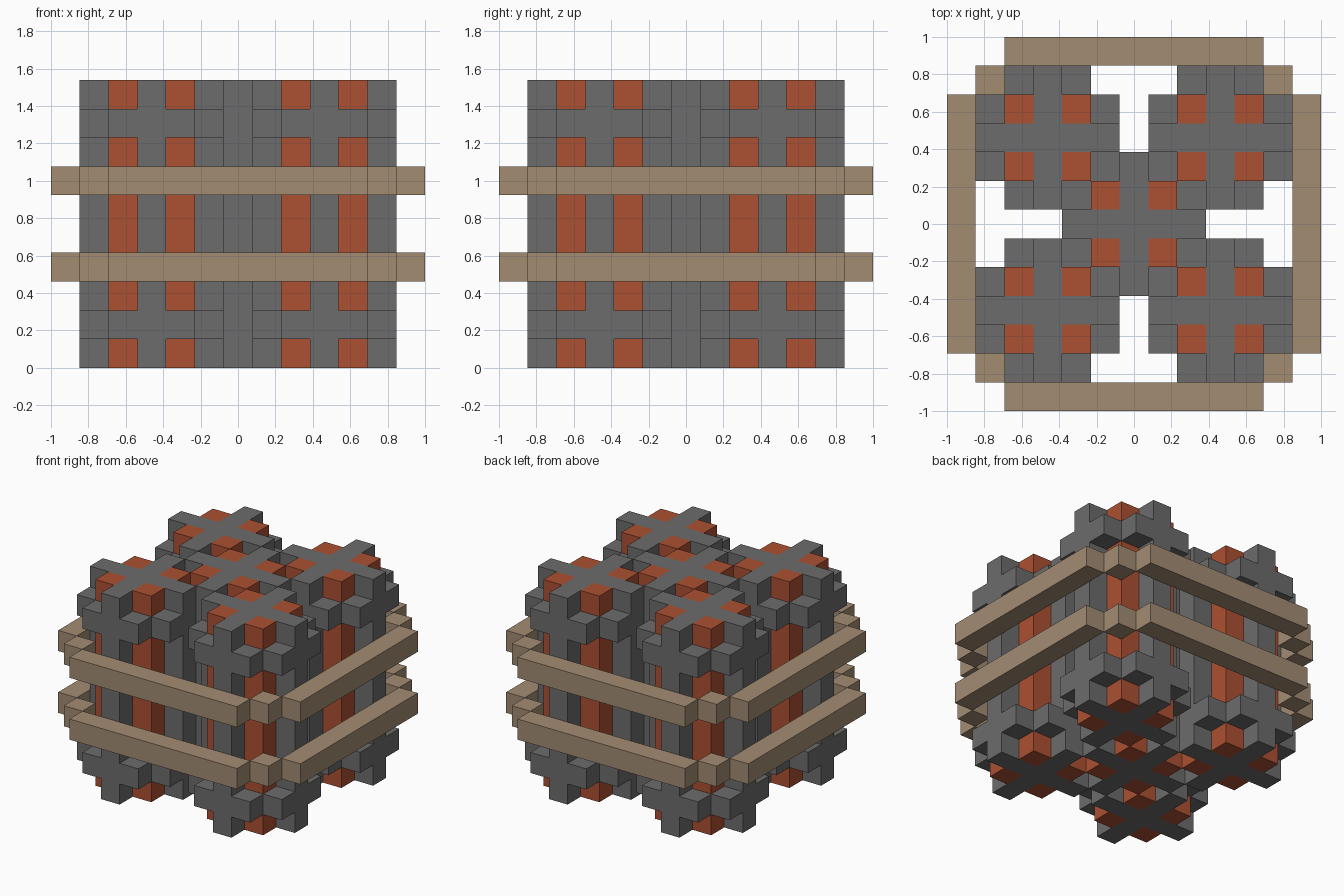
import bpy
import bmesh

cube = bpy.data.objects.get("Cube")
if cube:
    bpy.data.objects.remove(cube, do_unlink=True)

U = 2 / 13          # one block
HEIGHT = 10         # post height in blocks


def material(name, rgb):
    m = bpy.data.materials.new(name)
    m.use_nodes = True
    m.diffuse_color = (*rgb, 1)
    m.node_tree.nodes["Principled BSDF"].inputs["Base Color"].default_value = (*rgb, 1)
    return m


GREY = material("dark grey", (0.150, 0.150, 0.150))
RED = material("brick red", (0.413, 0.082, 0.032))
TAN = material("tan wood", (0.366, 0.262, 0.171))


def finish(name, bm, mat):
    bmesh.ops.recalc_face_normals(bm, faces=bm.faces)
    mesh = bpy.data.meshes.new(name)
    bm.to_mesh(mesh)
    bm.free()
    mesh.materials.append(mat)
    obj = bpy.data.objects.new(name, mesh)
    bpy.context.collection.objects.link(obj)
    return obj


def boxes(name, items, mat):
    """Boxes given as (centre x, centre y, bottom z, size x, y, z) in blocks."""
    bm = bmesh.new()
    for x, y, z, sx, sy, sz in items:
        verts = bmesh.ops.create_cube(bm, size=1)["verts"]
        bmesh.ops.scale(bm, vec=(sx * U, sy * U, sz * U), verts=verts)
        bmesh.ops.translate(bm, vec=(x * U, y * U, (z + sz / 2) * U), verts=verts)
    return finish(name, bm, mat)


def cross_post(name, cx, cy):
    """Full-height post with a plus-shaped section."""
    a, b = 0.5, 2.5
    profile = [(a, a), (a, b), (-a, b), (-a, a), (-b, a), (-b, -a),
               (-a, -a), (-a, -b), (a, -b), (a, -a), (b, -a), (b, a)]
    bm = bmesh.new()
    face = bm.faces.new([bm.verts.new(((cx + x) * U, (cy + y) * U, 0)) for x, y in profile])
    ext = bmesh.ops.extrude_face_region(bm, geom=[face])["geom"]
    top = [v for v in ext if isinstance(v, bmesh.types.BMVert)]
    bmesh.ops.translate(bm, vec=(0, 0, HEIGHT * U), verts=top)
    # the extrusion keeps the starting face as the bottom cap
    return finish(name, bm, GREY)


SIGNS = [(sx, sy) for sx in (-1, 1) for sy in (-1, 1)]
posts = {"centre": (0, 0), "front_right": (-3, -3), "front_left": (3, -3),
         "back_right": (-3, 3), "back_left": (3, 3)}

for place, (cx, cy) in posts.items():
    cross_post(place + "_post", cx, cy)
    # red rods fill the inner corners of the cross
    boxes(place + "_rods", [(cx + sx, cy + sy, 0, 1, 1, HEIGHT) for sx, sy in SIGNS], RED)
    # collar blocks near both ends; those of the outer posts also surround the centre
    if place != "centre":
        boxes(place + "_collars",
              [(cx + sx * i, cy + sy * j, z, 1, 1, 1)
               for z in (1, 8) for sx, sy in SIGNS for i, j in ((1, 2), (2, 1))], GREY)

# two wooden bands, each with four rails and four corner blocks
for name, z in (("lower", 3), ("upper", 6)):
    rails = [(0, s * 6, z, 9, 1, 1) for s in (-1, 1)]
    rails += [(s * 6, 0, z, 1, 9, 1) for s in (-1, 1)]
    boxes(name + "_band_rails", rails, TAN)
    boxes(name + "_band_corners", [(sx * 5, sy * 5, z, 1, 1, 1) for sx, sy in SIGNS], TAN)
